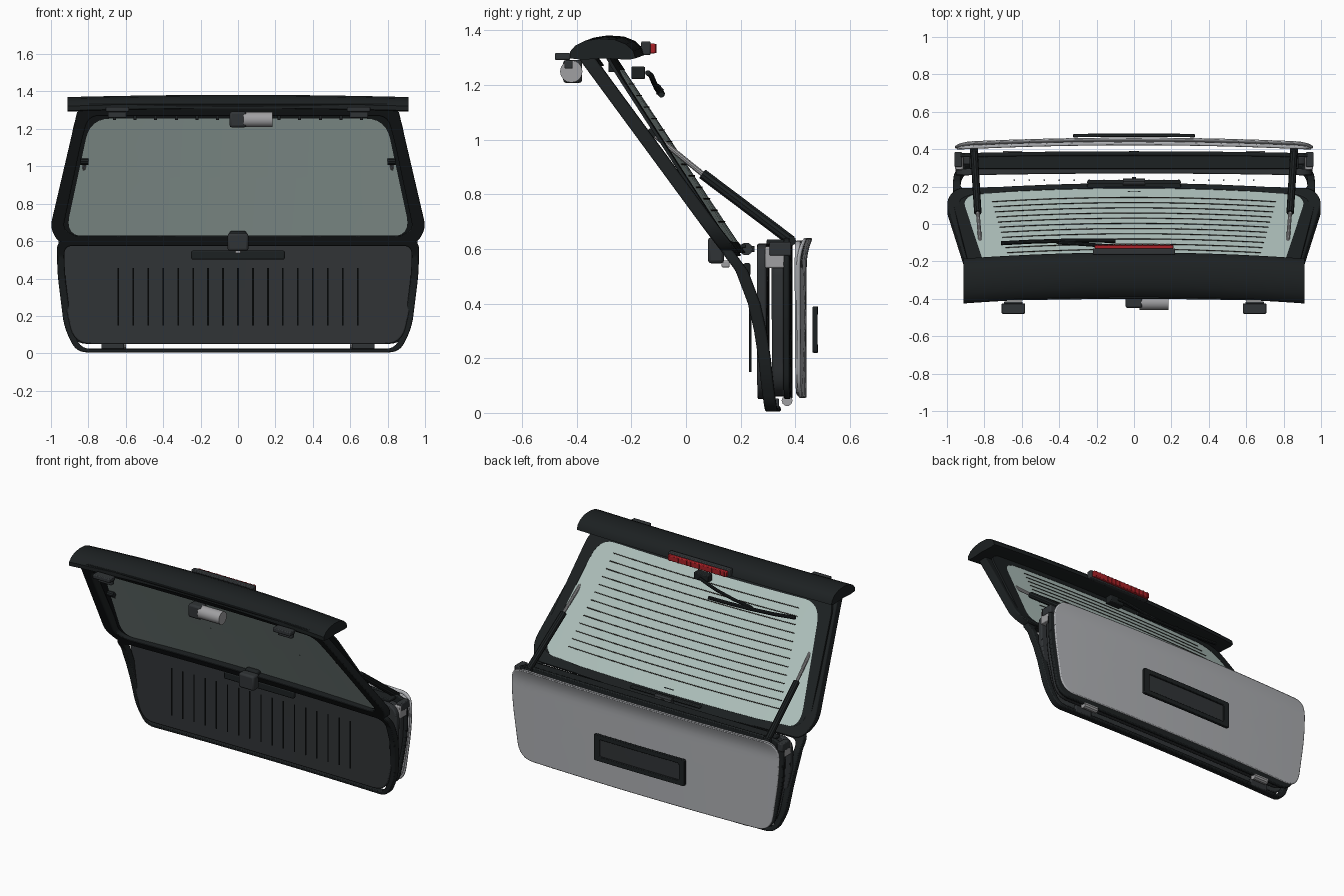
import bpy, bmesh, math
from mathutils import Vector

if "Cube" in bpy.data.objects:
    bpy.data.objects.remove(bpy.data.objects["Cube"])

def mat(name, r, g, b):
    m = bpy.data.materials.new(name)
    m.diffuse_color = (r, g, b, 1)
    m.use_nodes = True
    m.node_tree.nodes["Principled BSDF"].inputs["Base Color"].default_value = m.diffuse_color
    return m

BLACK = mat("black", .012, .015, .016)
DARK = mat("dark_plastic", .03, .034, .037)
SKIN = mat("body_grey", .42, .43, .45)
GREY = mat("metal_grey", .35, .35, .36)
GLASS = mat("glass", .45, .56, .53)
RED = mat("red_lens", .4, .015, .02)
LINE = mat("heater_line", .03, .025, .02)

def finish(ob, m, bevel=0):
    ob.data.materials.clear()
    ob.data.materials.append(m)
    if bevel:
        b = ob.modifiers.new("bevel", 'BEVEL')
        b.width, b.segments, b.limit_method = bevel, 2, 'ANGLE'
        b.angle_limit = math.radians(40)
    bpy.ops.object.select_all(action='DESELECT')
    bpy.context.view_layer.objects.active = ob
    ob.select_set(True)
    bpy.ops.object.shade_smooth_by_angle(angle=math.radians(35))
    return ob

def from_bm(name, bm, m, bevel=0):
    bmesh.ops.remove_doubles(bm, verts=bm.verts, dist=1e-5)
    bmesh.ops.recalc_face_normals(bm, faces=bm.faces)
    me = bpy.data.meshes.new(name)
    bm.to_mesh(me)
    bm.free()
    ob = bpy.data.objects.new(name, me)
    bpy.context.collection.objects.link(ob)
    return finish(ob, m, bevel)

def outline(half, r, arc=6, sub=8):
    """Mirrored polygon in x,z with rounded corners and divided edges."""
    pts = [Vector(p) for p in half] + [Vector((-x, z)) for x, z in reversed(half)]
    corners = []
    for i, p in enumerate(pts):
        a, b = pts[i - 1] - p, pts[(i + 1) % len(pts)] - p
        d = min(r, a.length * .45, b.length * .45)
        s, e = p + a.normalized() * d, p + b.normalized() * d
        corners.append([s * (1 - t) ** 2 + p * 2 * t * (1 - t) + e * t * t
                        for t in (k / arc for k in range(arc + 1))])
    out = []
    for i, c in enumerate(corners):
        nxt = corners[(i + 1) % len(corners)][0]
        out += c + [c[-1].lerp(nxt, k / sub) for k in range(1, sub)]
    return out

def panel(name, outer, f, t, m, inner=None, rings=6, bevel=.006):
    """Curved sheet y = f(x, z), thickness t; a ring if inner is given."""
    bm = bmesh.new()
    n = len(outer)
    mid = sum(outer, Vector((0, 0))) / n
    target = inner or [Vector((p.x * .6, mid.y)) for p in outer]
    rows = [[outer[i].lerp(target[i], k / rings) for i in range(n)] for k in range(rings + 1)]
    sides = [[[bm.verts.new((p.x, f(p.x, p.y) + o, p.y)) for p in row] for row in rows] for o in (0, t)]
    def strip(a, b):
        for i in range(n):
            bm.faces.new((a[i], a[(i + 1) % n], b[(i + 1) % n], b[i]))
    for s in sides:
        for k in range(rings):
            strip(s[k], s[k + 1])
    strip(sides[0][0], sides[1][0])
    if inner:
        strip(sides[0][-1], sides[1][-1])
    return from_bm(name, bm, m, bevel)

def box(name, c, size, m, bevel=.005):
    bm = bmesh.new()
    bmesh.ops.create_cube(bm, size=1)
    for v in bm.verts:
        v.co = Vector(c) + Vector([v.co[i] * size[i] for i in range(3)])
    return from_bm(name, bm, m, bevel)

def tube(name, pts, r, m, res=3):
    cu = bpy.data.curves.new(name, 'CURVE')
    cu.dimensions, cu.bevel_depth, cu.bevel_resolution, cu.use_fill_caps = '3D', r, res, True
    sp = cu.splines.new('POLY')
    sp.points.add(len(pts) - 1)
    for q, p in zip(sp.points, pts):
        q.co = (*p, 1)
    ob = bpy.data.objects.new(name, cu)
    bpy.context.collection.objects.link(ob)
    bpy.ops.object.select_all(action='DESELECT')
    bpy.context.view_layer.objects.active = ob
    ob.select_set(True)
    bpy.ops.object.convert(target='MESH')
    return finish(bpy.context.object, m)

def interp(tab, z):
    for (z0, y0), (z1, y1) in zip(tab, tab[1:]):
        if z <= z1:
            return y0 + (y1 - y0) * (z - z0) / (z1 - z0)
    return tab[-1][1]

FRAME = [(-.01, .285), (.1, .272), (.2, .262), (.3, .247), (.4, .225), (.52, .18), (1.30, -.40), (1.36, -.44)]
bulge = lambda x, h: h * (1 - x * x)
frame_y = lambda x, z: interp(FRAME, z) + bulge(x, .02)
glass_y = lambda x, z: .155 - (z - .6) * .66 + bulge(x, .04)

# Inner frame: window surround and lower surround
panel("window_frame", outline([(.85, 1.335), (.90, 1.12), (1.005, .67), (.955, .585)], .06), frame_y, .06, BLACK,
      outline([(.80, 1.27), (.84, 1.12), (.935, .67), (.88, .63)], .06), rings=3)
panel("lower_frame", outline([(.97, .61), (.965, .42), (.93, .14), (.865, .005)], .06), frame_y, .045, BLACK,
      outline([(.93, .575), (.925, .42), (.89, .14), (.84, .025)], .05), rings=2)

# Rear glass with its black border
clear = outline([(.79, 1.255), (.925, .625)], .11)
panel("window_glass", clear, glass_y, .012, GLASS, bevel=0)
panel("window_border", outline([(.865, 1.305), (.985, .585)], .10), glass_y, .014, BLACK, clear, rings=3, bevel=0)

# Heater lines and glass clips
for i in range(13):
    z = .70 + i * .042
    w = .76 - i * .008
    xs = [-w + 2 * w * k / 20 for k in range(21)]
    tube("heater_line", [(x, glass_y(x, z) + .013, z) for x in xs], .0025, LINE, 1)
for i in range(13):
    x = -.66 + i * .11
    box("glass_clip", (x, glass_y(x, 1.265) - .012, 1.265), (.016, .02, .035), BLACK, 0)

# Inner trim, carrier and outer skin
low = lambda x0, x1, z0, z1: [(x0, z1), (x0 - .005, z1 * .6), (x1, z0)]
panel("inner_trim", outline(low(.955, .875, .05, .62), .09), lambda x, z: .258 + bulge(x, .012), .035, DARK)
panel("carrier_panel", outline(low(.94, .87, .06, .60), .09), lambda x, z: .312 + bulge(x, .012), .05, DARK, bevel=.012)
panel("carrier_flange", outline(low(.96, .89, .05, .64), .09), lambda x, z: .355 + bulge(x, .012), .022, BLACK)
skin_y = lambda x, z: .402 + bulge(x, .026) + .022 * max(0, (z - .54) / .1) ** 2
panel("outer_skin", outline([(.96, .64), (.955, .42), (.90, .055)], .10), skin_y, .014, SKIN, rings=10)
panel("skin_return", outline([(.95, .632), (.945, .42), (.89, .063)], .10), lambda x, z: .395 + bulge(x, .026), .02, SKIN,
      outline([(.91, .59), (.905, .42), (.85, .10)], .09), rings=2)
box("top_rail", (0, .33, .625), (1.76, .07, .02), BLACK)

# Trim ribs
for i in range(17):
    tube("trim_rib", [(-.64 + i * .08, .235, .15), (-.64 + i * .08, .235, .455)], .0045, BLACK, 1)

# Plate recess
rect = lambda w, z0, z1: outline([(w, z1), (w, z0)], .012)
plate_y = lambda x, z: .46 + bulge(x * 2, .006)
panel("plate_rim", rect(.325, .22, .39), plate_y, .018, BLACK, rect(.285, .25, .36), rings=1, bevel=.003)
panel("plate_recess", rect(.30, .24, .37), plate_y, .008, DARK, bevel=0)

# Spoiler
prof = [(-.425, 1.298), (-.425, 1.322), (-.405, 1.345), (-.37, 1.362), (-.32, 1.37), (-.26, 1.366),
        (-.22, 1.35), (-.193, 1.325), (-.185, 1.298), (-.21, 1.293), (-.30, 1.298), (-.38, 1.293)]
bm = bmesh.new()
N = 24
rows = []
for i in range(N + 1):
    u = -1 + 2 * i / N
    s = 1 - u * u
    rows.append([bm.verts.new((u * .912, y + .033 * s, z + .012 * s)) for y, z in prof])
for a, b in zip(rows, rows[1:]):
    for k in range(len(prof)):
        j = (k + 1) % len(prof)
        bm.faces.new((a[k], a[j], b[j], b[k]))
bm.faces.new(rows[0])
bm.faces.new(rows[-1])
from_bm("spoiler", bm, BLACK)

# High brake light
box("brake_light_housing", (0, -.147, 1.335), (.44, .034, .05), DARK)
box("brake_light_lens", (0, -.122, 1.334), (.42, .022, .036), RED)
for i in range(14):
    box("lens_rib", (-.195 + i * .03, -.111, 1.334), (.006, .006, .032), RED, 0)

# Rear wiper
box("wiper_base", (0, -.175, 1.245), (.10, .05, .046), BLACK)
tube("wiper_arm", [(0, -.14, 1.245), (-.05, -.128, 1.235), (-.14, -.118, 1.212), (-.27, -.108, 1.19), (-.40, -.10, 1.178)], .010, BLACK)
tube("wiper_blade", [(-.10, -.09, 1.165), (-.25, -.088, 1.168), (-.40, -.09, 1.172), (-.56, -.095, 1.18), (-.71, -.103, 1.193)], .011, BLACK)
tube("wiper_link", [(-.40, -.10, 1.18), (-.40, -.09, 1.172)], .016, BLACK)

# Wiper motor
tube("motor_body", [(.03, -.42, 1.25), (.185, -.42, 1.25)], .041, GREY, 6)
box("motor_gearbox", (0, -.415, 1.25), (.09, .07, .085), DARK, .012)

# Latch and pull handle
box("latch_body", (0, .11, .595), (.11, .06, .095), DARK, .012)
box("latch_striker", (0, .145, .545), (.03, .03, .025), GREY)
box("latch_wedge", (0, .155, .63), (.09, .045, .05), BLACK, .012)
tube("latch_knob", [(-.06, .22, .60), (.06, .22, .60)], .024, DARK)
tube("knob_stem", [(0, .14, .60), (0, .25, .60)], .012, DARK)
box("pull_handle", (0, .223, .525), (.50, .026, .048), BLACK, .008)
box("trim_ledge", (0, .195, .61), (.5, .05, .014), BLACK)

# Hinges, gas struts, bottom stops and carrier side blocks, both sides
for s in (-1, 1):
    box("hinge_plate", (s * .645, -.452, 1.305), (.125, .056, .026), DARK)
    box("hinge_arm", (s * .645, -.43, 1.275), (.10, .03, .03), DARK)
    lo, mid, hi = Vector((s * .855, .385, .63)), Vector((s * .835, .06, .875)), Vector((s * .82, -.125, 1.025))
    tube("strut_cylinder", [lo, mid], .020, BLACK)
    tube("strut_rod", [mid, hi], .010, GREY)
    for p in (lo, hi):
        tube("strut_pivot", [p - Vector((.022, 0, 0)), p + Vector((.022, 0, 0))], .018, BLACK)
    tube("bottom_stop", [(s * .60, .37, .045), (s * .70, .37, .045)], .02, GREY)
    box("stop_bracket", (s * .67, .33, .03), (.12, .022, .045), DARK)
    box("carrier_side_block", (s * .935, .325, .57), (.045, .07, .08), GREY)
    box("carrier_end_cap", (s * .94, .345, .60), (.04, .08, .05), DARK)
tube("bottom_seal", [(x / 10, .305 + bulge(x / 10, .02), .014) for x in range(-7, 8)], .010, BLACK)
